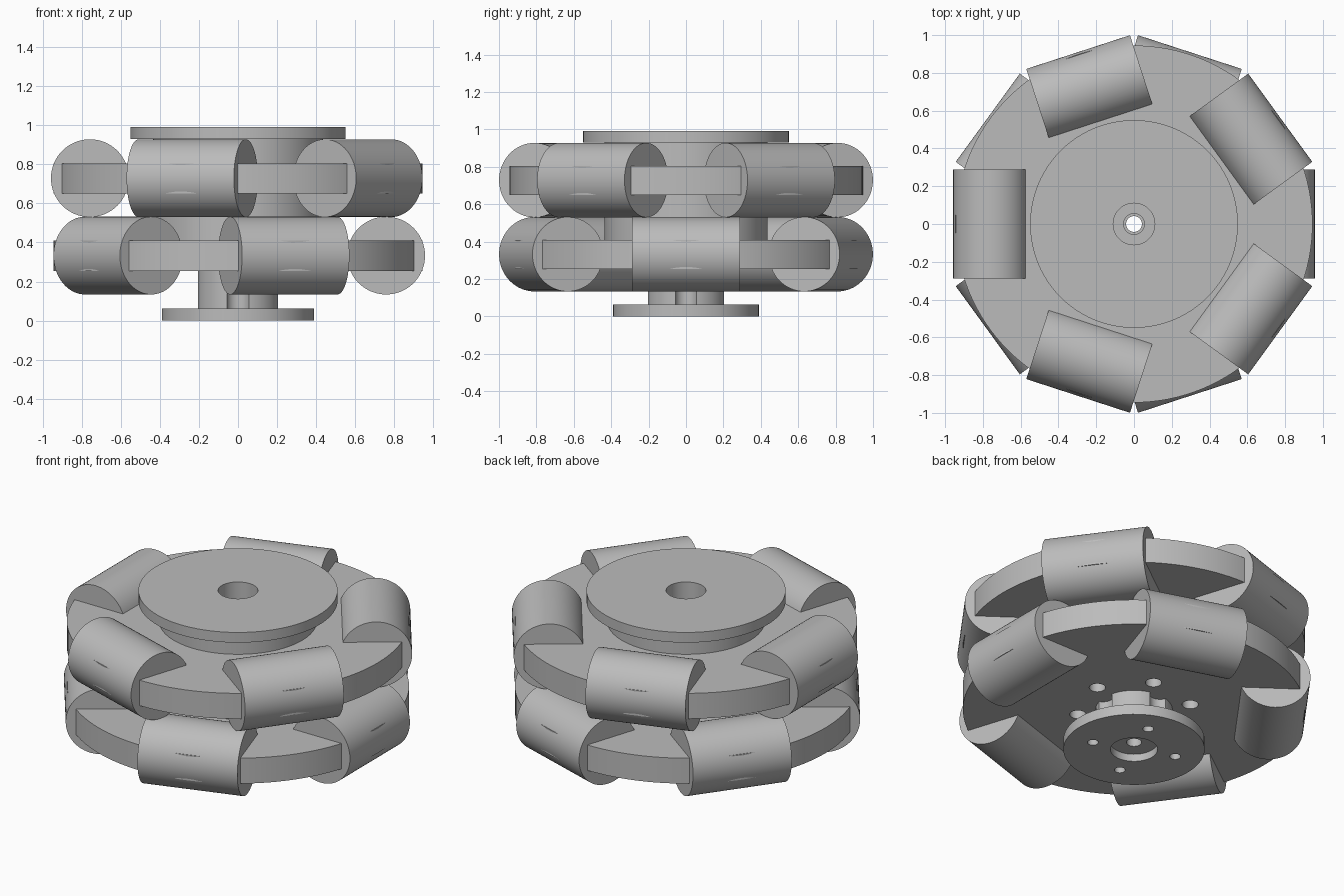
import bpy
from math import radians, cos, sin, pi

if "Cube" in bpy.data.objects:
    bpy.data.objects.remove(bpy.data.objects["Cube"], do_unlink=True)

gray = bpy.data.materials.new("plain gray")
gray.use_nodes = True
gray.diffuse_color = (0.5, 0.5, 0.5, 1)
gray.node_tree.nodes["Principled BSDF"].inputs["Base Color"].default_value = (0.5, 0.5, 0.5, 1)


def cylinder(name, radius, z0, z1, x=0, y=0, sides=96):
    bpy.ops.mesh.primitive_cylinder_add(vertices=sides, radius=radius, depth=z1 - z0,
                                        location=(x, y, (z0 + z1) / 2))
    obj = bpy.context.object
    obj.name = name
    obj.data.materials.append(gray)
    return obj


def ring(name, count, start, distance, radius, z0, z1):
    """Cutters spaced evenly on a circle."""
    cutters = []
    for i in range(count):
        a = radians(start) + i * 2 * pi / count
        cutters.append(cylinder(name, radius, z0, z1, distance * cos(a), distance * sin(a), 32))
    return cutters


def cut(obj, cutters):
    bpy.context.view_layer.objects.active = obj
    for cutter in cutters:
        mod = obj.modifiers.new("hole", 'BOOLEAN')
        mod.operation = 'DIFFERENCE'
        mod.solver = 'EXACT'
        mod.object = cutter
        bpy.ops.object.modifier_apply(modifier=mod.name)


def smooth(obj):
    bpy.ops.object.select_all(action='DESELECT')
    obj.select_set(True)
    bpy.context.view_layer.objects.active = obj
    bpy.ops.object.shade_smooth_by_angle(angle=radians(30))


# Cutters: stepped centre bore, screw holes and hub grooves
through = cylinder("bore_cutter", 0.042, -0.1, 1.1, sides=48)
step = cylinder("step_cutter", 0.055, 0.3, 0.55, sides=48)
top_bore = cylinder("top_bore_cutter", 0.11, 0.5, 1.1, sides=64)
bottom_bore = cylinder("bottom_bore_cutter", 0.13, -0.1, 0.045, sides=64)
disc_holes = ring("disc_hole_cutter", 6, 10, 0.315, 0.045, 0.2, 0.5)
flange_holes = ring("flange_hole_cutter", 4, 69, 0.24, 0.03, -0.1, 0.2)
grooves = ring("groove_cutter", 4, 0, 0.225, 0.06, 0.0, 0.3)

# Stacked wheel body
bottom_flange = cylinder("bottom_flange", 0.39, 0, 0.063)
bottom_hub = cylinder("bottom_hub", 0.212, 0.063, 0.255)
lower_disc = cylinder("lower_disc", 0.945, 0.255, 0.41, sides=128)
hub = cylinder("hub", 0.435, 0.41, 0.93)
upper_disc = cylinder("upper_disc", 0.945, 0.65, 0.805, sides=128)
top_flange = cylinder("top_flange", 0.55, 0.93, 0.992)

cut(bottom_flange, [bottom_bore, through] + flange_holes)
cut(bottom_hub, [through] + grooves)
cut(lower_disc, [through, step] + disc_holes)
cut(hub, [through, step, top_bore])
cut(upper_disc, [top_bore])
cut(top_flange, [top_bore])
for part in (bottom_flange, bottom_hub, lower_disc, hub, upper_disc, top_flange):
    smooth(part)

for cutter in [through, step, top_bore, bottom_bore] + disc_holes + flange_holes + grooves:
    bpy.data.objects.remove(cutter, do_unlink=True)

# Two staggered rows of five rollers, each lying along the rim
for row, z, start in (("lower", 0.333, 0), ("upper", 0.729, 36)):
    for i in range(5):
        a = radians(start + 72 * i)
        roller = cylinder(row + "_roller", 0.199, -0.2885, 0.2885, sides=64)
        roller.location = (0.758 * cos(a), 0.758 * sin(a), z)
        roller.rotation_euler = (pi / 2, 0, a)
        smooth(roller)
